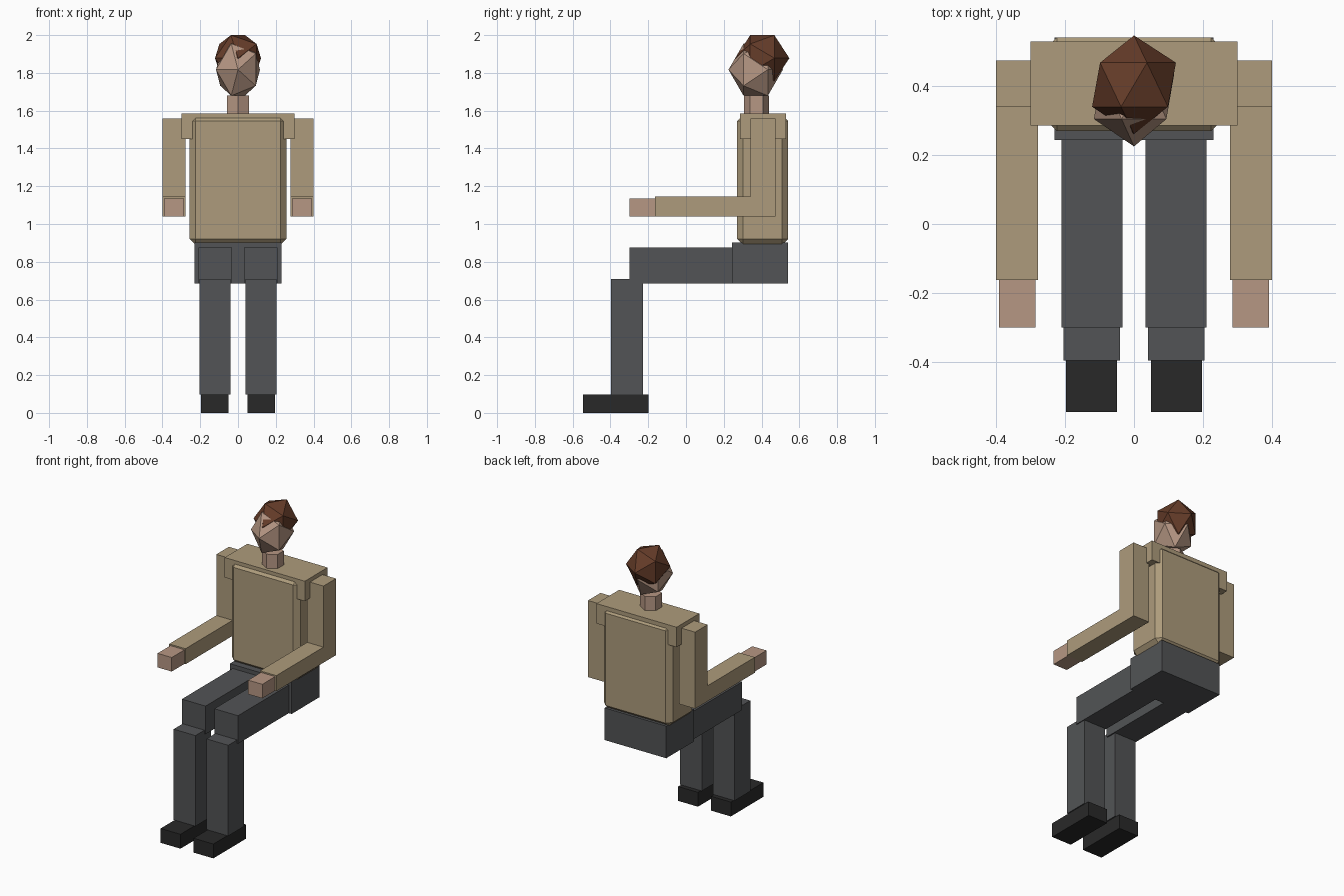
import bpy, bmesh, math
from mathutils import Matrix, Vector

if "Cube" in bpy.data.objects:
    bpy.data.objects.remove(bpy.data.objects["Cube"])


def material(name, rgb):
    m = bpy.data.materials.new(name)
    m.diffuse_color = (*rgb, 1)
    m.use_nodes = True
    m.node_tree.nodes["Principled BSDF"].inputs["Base Color"].default_value = m.diffuse_color
    return m


SHIRT = material("tan_cloth", (0.42, 0.33, 0.20))
TROUSERS = material("grey_cloth", (0.085, 0.088, 0.092))
SHOES = material("black_leather", (0.022, 0.022, 0.022))
SKIN = material("skin", (0.47, 0.31, 0.23))
HAIR = material("brown_hair", (0.13, 0.045, 0.022))


def finish(name, bm, mat):
    me = bpy.data.meshes.new(name)
    bm.to_mesh(me)
    bm.free()
    me.materials.append(mat)
    ob = bpy.data.objects.new(name, me)
    bpy.context.collection.objects.link(ob)
    return ob


def box(name, x, y, z, mat, bevel=0):
    """Box from (min, max) ranges, optionally chamfered."""
    bm = bmesh.new()
    size = [r[1] - r[0] for r in (x, y, z)]
    centre = Vector([(r[0] + r[1]) / 2 for r in (x, y, z)])
    bmesh.ops.create_cube(bm, size=1,
                          matrix=Matrix.Translation(centre) @ Matrix.Diagonal((*size, 1)))
    if bevel:
        bmesh.ops.bevel(bm, geom=bm.edges[:], offset=bevel, segments=1,
                        profile=0.5, affect='EDGES')
    return finish(name, bm, mat)


def pair(name, x, y, z, mat):
    box(name + "_right", x, y, z, mat)
    box(name + "_left", (-x[1], -x[0]), y, z, mat)


def ball(name, centre, radii, mat):
    """Twenty-sided ball with its poles pointing front and back."""
    bm = bmesh.new()
    bmesh.ops.create_icosphere(bm, subdivisions=1, radius=1)
    bm.transform(Matrix.Translation(centre) @ Matrix.Diagonal((*radii, 1))
                 @ Matrix.Rotation(-math.pi / 2, 4, 'X'))
    return finish(name, bm, mat)


# Legs, bent at the knee
pair("shoe", (0.049, 0.197), (-0.545, -0.198), (0, 0.097), SHOES)
pair("shin", (0.041, 0.204), (-0.396, -0.228), (0.097, 0.71), TROUSERS)
pair("thigh", (0.033, 0.21), (-0.30, 0.245), (0.685, 0.875), TROUSERS)
box("pelvis", (-0.231, 0.231), (0.243, 0.541), (0.685, 0.902), TROUSERS)

# Upper body
box("torso", (-0.257, 0.257), (0.27, 0.541), (0.888, 1.578), SHIRT, bevel=0.033)
box("shoulders", (-0.30, 0.30), (0.286, 0.529), (1.45, 1.585), SHIRT)

# Arms, bent at the elbow
pair("upper_arm", (0.279, 0.401), (0.341, 0.475), (1.04, 1.558), SHIRT)
pair("forearm", (0.279, 0.401), (-0.163, 0.341), (1.04, 1.145), SHIRT)
pair("hand", (0.286, 0.392), (-0.30, -0.163), (1.041, 1.136), SKIN)

# Six-sided neck
bm = bmesh.new()
bmesh.ops.create_cone(bm, cap_ends=True, segments=6, radius1=0.067, radius2=0.067,
                      depth=0.13, matrix=Matrix.Translation((0, 0.373, 1.615)))
# Put two corners on the front-back axis
if max(v.co.x for v in bm.verts) > 0.06:
    bmesh.ops.rotate(bm, verts=bm.verts[:], cent=(0, 0.373, 0),
                     matrix=Matrix.Rotation(math.pi / 2, 3, 'Z'))
finish("neck", bm, SKIN)

# Head and hair
ball("head", (0, 0.369, 1.817), (0.130, 0.144, 0.162), SKIN)
ball("hair", (0, 0.404, 1.878), (0.136, 0.143, 0.143), HAIR)
